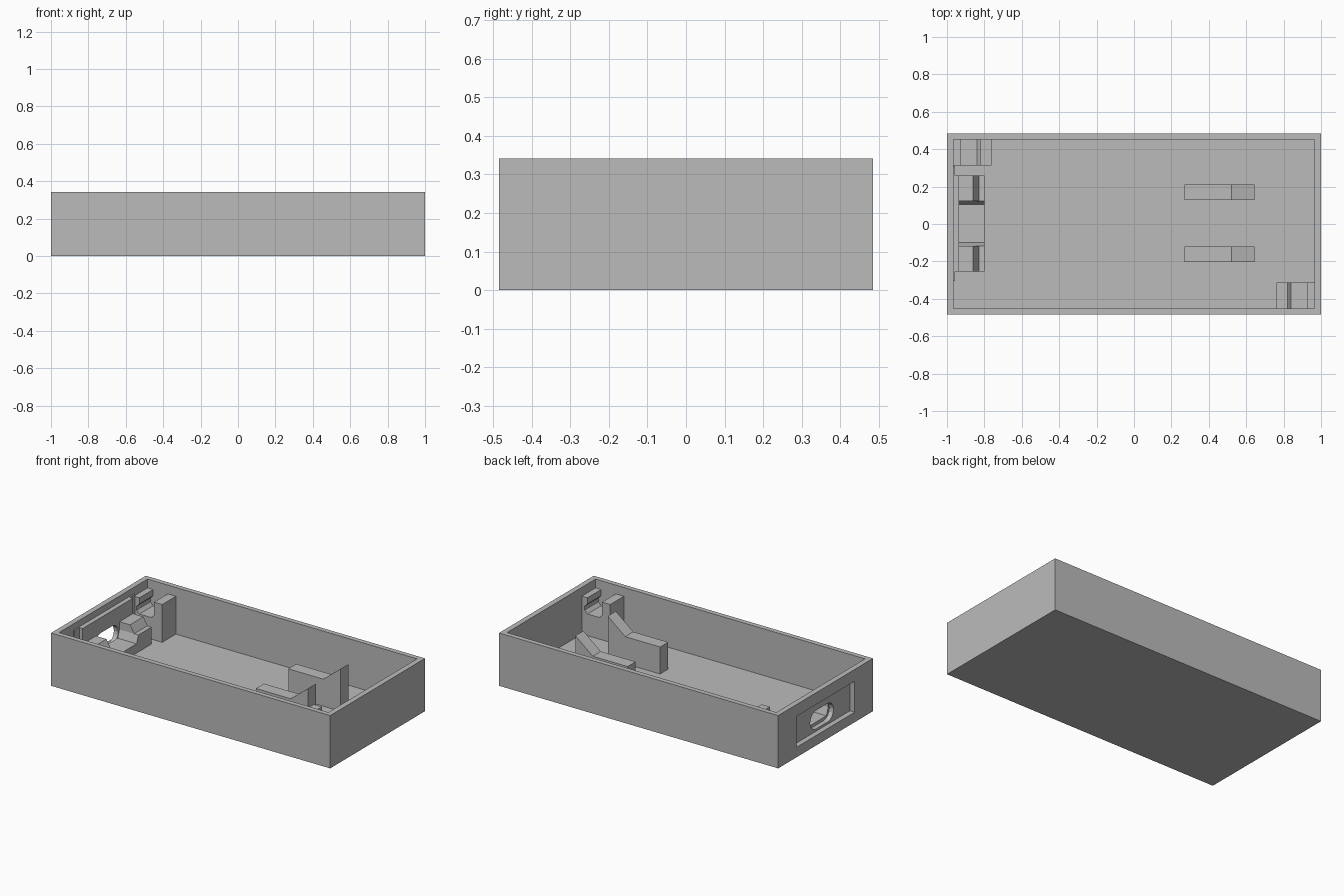
import bpy, bmesh
from math import cos, sin, pi

cube = bpy.data.objects.get("Cube")
if cube:
    bpy.data.objects.remove(cube, do_unlink=True)

grey = bpy.data.materials.new("plain grey")
grey.use_nodes = True
grey.diffuse_color = (0.5, 0.5, 0.5, 1)
grey.node_tree.nodes["Principled BSDF"].inputs["Base Color"].default_value = (0.5, 0.5, 0.5, 1)


def prism(name, points, low, high, axis):
    """Extrude a profile along y (points are x, z) or x (points are y, z)."""
    def place(p, t):
        return (p[0], t, p[1]) if axis == "y" else (t, p[0], p[1])
    bm = bmesh.new()
    ends = [[bm.verts.new(place(p, t)) for p in points] for t in (low, high)]
    bm.faces.new(ends[0])
    bm.faces.new(ends[1])
    for i in range(len(points)):
        j = (i + 1) % len(points)
        bm.faces.new((ends[0][i], ends[0][j], ends[1][j], ends[1][i]))
    bmesh.ops.recalc_face_normals(bm, faces=bm.faces)
    mesh = bpy.data.meshes.new(name)
    bm.to_mesh(mesh)
    bm.free()
    obj = bpy.data.objects.new(name, mesh)
    bpy.context.collection.objects.link(obj)
    mesh.materials.append(grey)
    return obj


def box(name, x0, x1, y0, y1, z0, z1):
    return prism(name, [(x0, z0), (x1, z0), (x1, z1), (x0, z1)], y0, y1, "y")


def cut(target, cutter):
    cutter.hide_render = True
    mod = target.modifiers.new("cut", "BOOLEAN")
    mod.operation = "DIFFERENCE"
    mod.solver = "EXACT"
    mod.object = cutter
    bpy.context.view_layer.objects.active = target
    bpy.ops.object.modifier_apply(modifier=mod.name)


def socket_hole():
    # Rounded slot outline through the end wall
    r, half, cy, cz, n = 0.06, 0.06, -0.01, 0.14, 8
    outline = []
    for side in (0, 1):
        for i in range(n + 1):
            a = -pi / 2 + pi * i / n + pi * side
            outline.append((cy + (-half if side else half) + r * cos(a), cz + r * sin(a)))
    return prism("hole_cutter", outline, -1.1, -0.9, "x")


FLOOR, WALL_X, WALL_Y = 0.04, 0.965, 0.453

# Open tray
tray = box("tray", -1, 1, -0.485, 0.485, 0, 0.342)
cutters = [box("tray_cutter", -WALL_X, WALL_X, -WALL_Y, WALL_Y, FLOOR, 0.5),
           box("recess_cutter", -1.1, -WALL_X, -0.297, 0.297, 0.065, 0.265),
           socket_hole()]

# Backing plates behind the recess
wide_plate = box("wide_backing_plate", -0.966, -0.956, -0.305, 0.31, 0.03, 0.3)
thick_plate = box("thick_backing_plate", -0.966, -0.935, -0.255, 0.26, 0.03, 0.3)

cut(tray, cutters[0])
cut(tray, cutters[1])
for part in (wide_plate, thick_plate):
    cut(part, cutters[2])
for c in cutters:
    bpy.data.objects.remove(c, do_unlink=True)

# Cradle behind the socket: channel with sloped sides and stepped cheeks
prism("cradle_channel", [(-0.12, 0.03), (0.12, 0.03), (0.12, 0.1), (-0.12, 0.1)],
      -0.936, -0.8, "x")
step = [(-0.936, 0.03), (-0.8, 0.03), (-0.8, 0.15), (-0.83, 0.15), (-0.86, 0.2), (-0.936, 0.2)]
for name, y0, y1, inner in (("right_cheek", -0.255, -0.118, -0.1),
                            ("left_cheek", 0.123, 0.26, 0.105)):
    prism(name, step, y0, y1, "y")
    edge = y1 if inner < 0 else y0
    prism(name + "_slope", [(edge, 0.03), (inner, 0.03), (inner, 0.1), (edge, 0.15)],
          -0.936, -0.8, "x")

# Notched board clips in opposite corners
clip = [(0, 0.03), (0, 0.285), (0.04, 0.285), (0.04, 0.245), (0.02, 0.225), (0.02, 0.2),
        (0.04, 0.18), (0.125, 0.18), (0.145, 0.2), (0.145, 0.285), (0.203, 0.285), (0.203, 0.03)]
for name, s in (("back_corner_clip", -1), ("front_corner_clip", 1)):
    ys = sorted((-s * 0.454, -s * 0.313))
    prism(name, [(s * (WALL_X - d), z) for d, z in clip], ys[0], ys[1], "y")

# Board rests with a sloping stop
rest = [(0.27, 0.03), (0.645, 0.03), (0.645, 0.315), (0.52, 0.215), (0.27, 0.215)]
for name, y in (("right_board_rest", -0.162), ("left_board_rest", 0.17)):
    prism(name, rest, y - 0.041, y + 0.041, "y")
